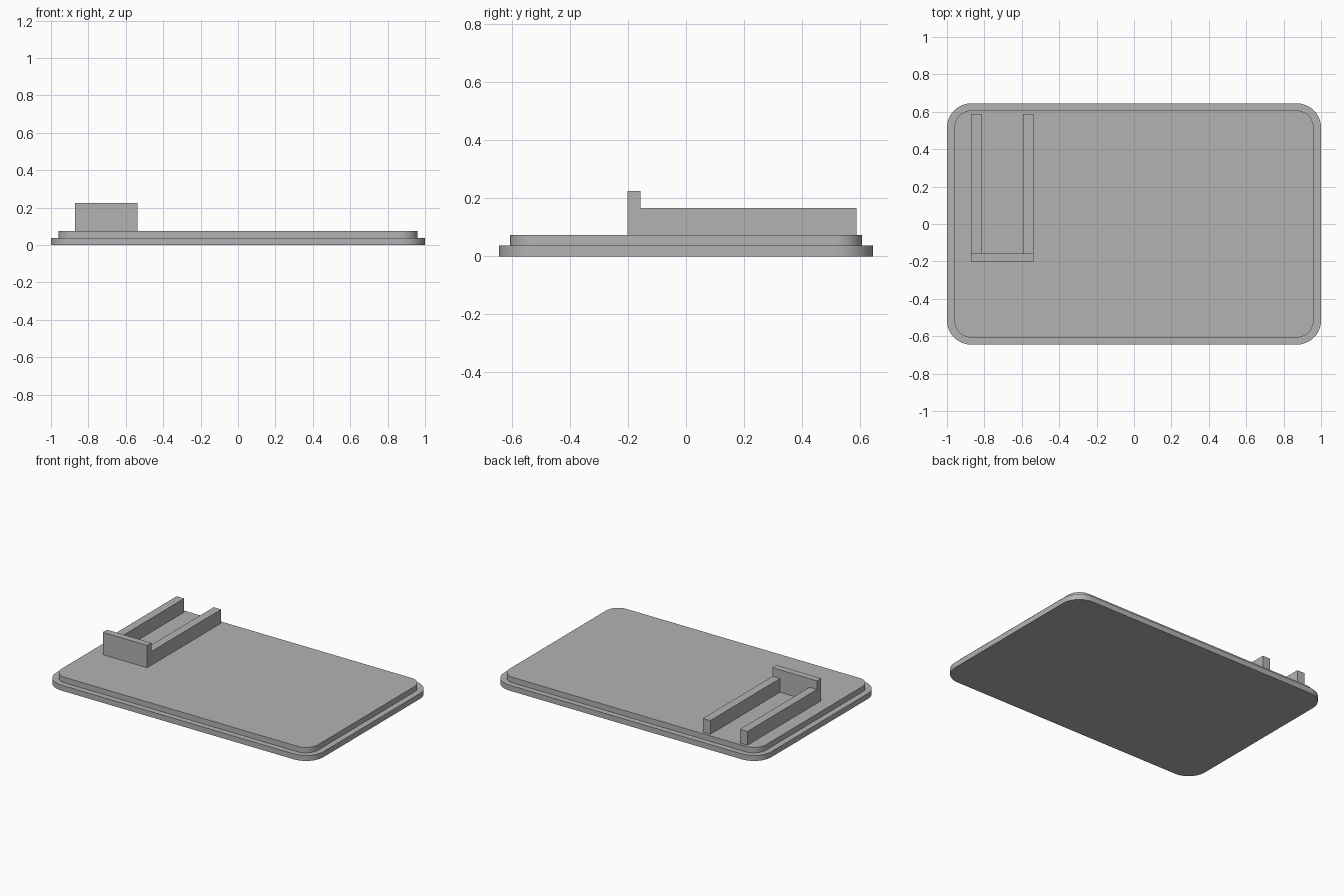
import bpy
import bmesh
import math

cube = bpy.data.objects.get("Cube")
if cube:
    bpy.data.objects.remove(cube, do_unlink=True)

grey = bpy.data.materials.new("plain grey")
grey.use_nodes = True
colour = (0.45, 0.45, 0.45, 1)
grey.diffuse_color = colour
grey.node_tree.nodes["Principled BSDF"].inputs["Base Color"].default_value = colour


def finish(name, bm):
    bmesh.ops.recalc_face_normals(bm, faces=bm.faces)
    mesh = bpy.data.meshes.new(name)
    bm.to_mesh(mesh)
    bm.free()
    mesh.materials.append(grey)
    obj = bpy.data.objects.new(name, mesh)
    bpy.context.collection.objects.link(obj)
    bpy.ops.object.select_all(action='DESELECT')
    obj.select_set(True)
    bpy.context.view_layer.objects.active = obj
    bpy.ops.object.shade_smooth_by_angle(angle=math.radians(30))
    return obj


def rounded_slab(name, half_x, half_y, radius, z0, z1, steps=12):
    """Extruded rounded rectangle."""
    bm = bmesh.new()
    ring = []
    corners = [(1, 1), (-1, 1), (-1, -1), (1, -1)]
    for i, (sx, sy) in enumerate(corners):
        for k in range(steps + 1):
            a = (i + k / steps) * math.pi / 2
            ring.append(bm.verts.new((sx * (half_x - radius) + radius * math.cos(a),
                                      sy * (half_y - radius) + radius * math.sin(a), z0)))
    face = bm.faces.new(ring)
    out = bmesh.ops.extrude_face_region(bm, geom=[face], use_keep_orig=True)
    top = [v for v in out["geom"] if isinstance(v, bmesh.types.BMVert)]
    bmesh.ops.translate(bm, verts=top, vec=(0, 0, z1 - z0))
    return finish(name, bm)


def box(name, x, y, z):
    """Box from its (low, high) range on each axis."""
    bm = bmesh.new()
    bmesh.ops.create_cube(bm, size=1)
    for v in bm.verts:
        v.co = [r[0] if c < 0 else r[1] for c, r in zip(v.co, (x, y, z))]
    return finish(name, bm)


# Stepped lid
lip, deck = 0.037, 0.074
rounded_slab("lower_plate", 1.0, 0.645, 0.13, 0, lip)
rounded_slab("upper_plate", 0.96, 0.607, 0.09, lip, deck)

# U-shaped holder: two rails and a taller end wall
left, right, rail = -0.871, -0.538, 0.056
wall_back = -0.157
for name, x in (("right_rail", left), ("left_rail", right - rail)):
    box(name, (x, x + rail), (wall_back, 0.588), (deck, 0.167))
box("end_wall", (left, right), (-0.202, wall_back), (deck, 0.225))
